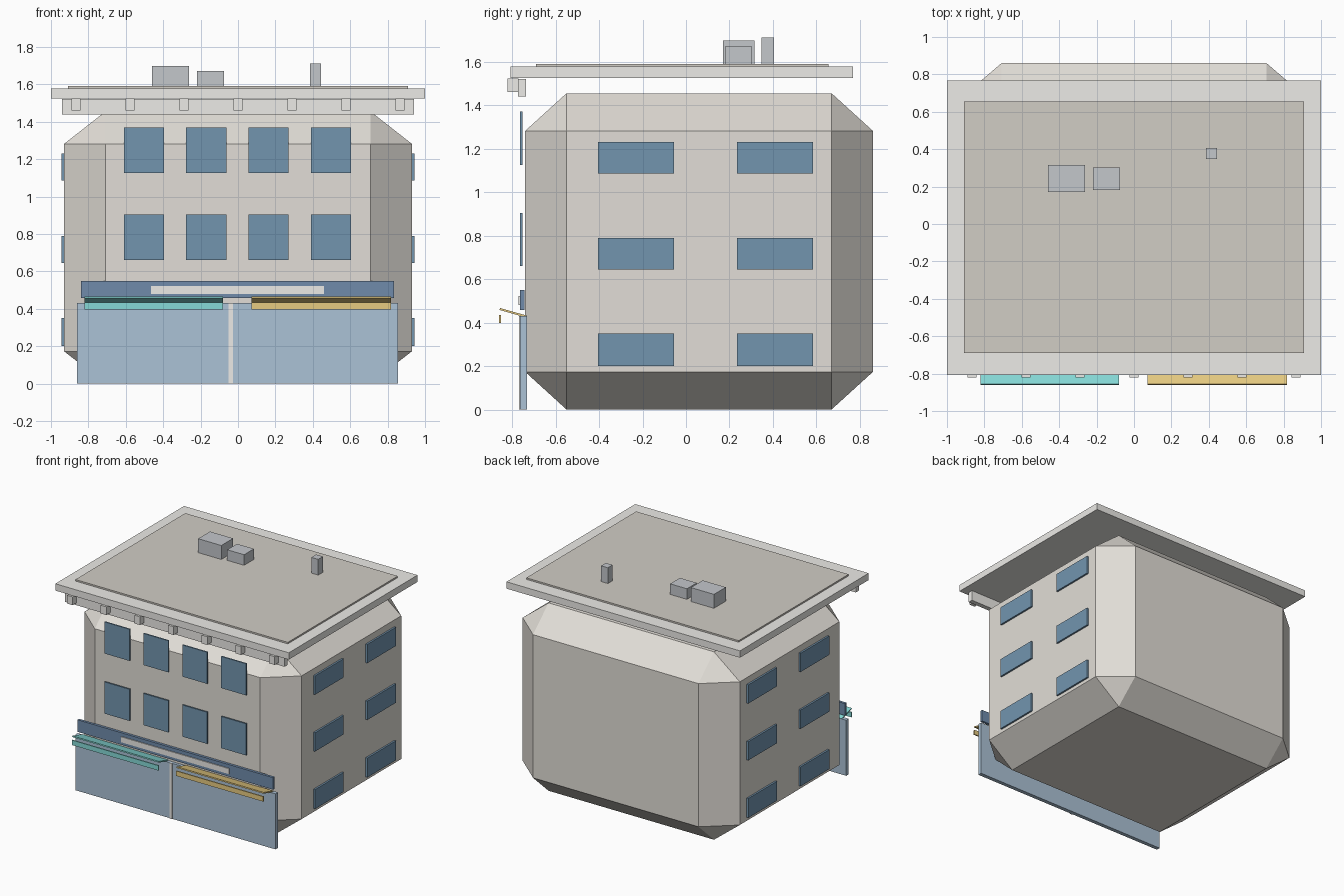
import bpy, bmesh
from mathutils import Matrix, Vector

if "Cube" in bpy.data.objects:
    bpy.data.objects.remove(bpy.data.objects["Cube"])


def material(name, r, g, b):
    m = bpy.data.materials.new(name)
    m.diffuse_color = (r, g, b, 1)
    m.use_nodes = True
    m.node_tree.nodes["Principled BSDF"].inputs["Base Color"].default_value = m.diffuse_color
    return m


WALL = material("wall_stone", 0.76, 0.73, 0.68)
TRIM = material("pale_trim", 0.84, 0.83, 0.80)
ROOF = material("roof_felt", 0.64, 0.61, 0.56)
NAVY = material("navy_glass", 0.17, 0.30, 0.43)
SIGN = material("navy_sign", 0.16, 0.26, 0.41)
SHOP = material("shop_glass", 0.41, 0.54, 0.67)
METAL = material("grey_metal", 0.55, 0.57, 0.60)
TEAL = material("teal_canvas", 0.24, 0.70, 0.68)
OCHRE = material("ochre_canvas", 0.80, 0.60, 0.22)


def box(name, x, y, z, mat, bevel=0.0):
    """Box from (min, max) ranges; bevel is a fraction of each side."""
    bm = bmesh.new()
    bmesh.ops.create_cube(bm, size=1)
    if bevel:
        bmesh.ops.bevel(bm, geom=bm.edges[:], offset=bevel, segments=1,
                        affect='EDGES', profile=0.5)
    size = Vector((x[1] - x[0], y[1] - y[0], z[1] - z[0]))
    mid = Vector((sum(x), sum(y), sum(z))) / 2
    bm.transform(Matrix.Translation(mid) @ Matrix.Diagonal(size).to_4x4())
    return finish(name, bm, mat)


def finish(name, bm, mat):
    bmesh.ops.recalc_face_normals(bm, faces=bm.faces[:])
    me = bpy.data.meshes.new(name)
    bm.to_mesh(me)
    bm.free()
    me.materials.append(mat)
    ob = bpy.data.objects.new(name, me)
    bpy.context.collection.objects.link(ob)
    return ob


def extrude_x(name, profile, x, mat):
    """Extrude a (y, z) profile along x."""
    bm = bmesh.new()
    face = bm.faces.new([bm.verts.new((x[0], y, z)) for y, z in profile])
    ext = bmesh.ops.extrude_face_region(bm, geom=[face])
    verts = [v for v in ext["geom"] if isinstance(v, bmesh.types.BMVert)]
    bmesh.ops.translate(bm, verts=verts, vec=(x[1] - x[0], 0, 0))
    return finish(name, bm, mat)


# Chamfered main block
box("building_body", (-0.93, 0.93), (-0.74, 0.86), (0, 1.455), WALL, 0.119)

# Roof slab and inset roof surface
box("roof_slab", (-1, 1), (-0.807, 0.768), (1.525, 1.578), TRIM)
box("roof_surface", (-0.91, 0.91), (-0.69, 0.655), (1.575, 1.59), ROOF)

# Cornice beam with brackets
box("cornice_beam", (-0.94, 0.94), (-0.772, -0.735), (1.44, 1.521), TRIM)
for i in range(7):
    cx = (i - 3) * 0.2885
    box("cornice_bracket", (cx - 0.024, cx + 0.024), (-0.822, -0.77),
        (1.46, 1.524), TRIM)

# Front windows
for z in ((0.66, 0.905), (1.125, 1.37)):
    for i in range(4):
        cx = -0.003 + (i - 1.5) * 0.3335
        box("front_window", (cx - 0.107, cx + 0.107), (-0.763, -0.752), z, NAVY)

# Side windows on both flanks
for side in (-1, 1):
    x = sorted((side * 0.928, side * 0.944))
    for y in ((-0.405, -0.055), (0.235, 0.585)):
        for z in ((0.20, 0.35), (0.645, 0.79), (1.085, 1.23)):
            box("side_window", x, y, z, NAVY)

# Shopfront
box("shop_glass", (-0.86, 0.855), (-0.763, -0.732), (0, 0.43), SHOP)
box("shop_mullion", (-0.05, -0.028), (-0.769, -0.755), (0, 0.43), TRIM)
box("sign_board", (-0.84, 0.835), (-0.763, -0.743), (0.457, 0.55), SIGN)
box("sign_strip", (-0.465, 0.46), (-0.77, -0.76), (0.48, 0.522), TRIM)

# Sloped awnings with hanging valances
for name, x, mat in (("left", (-0.82, -0.08), TEAL), ("right", (0.073, 0.818), OCHRE)):
    extrude_x(name + "_awning", [(-0.858, 0.458), (-0.734, 0.423),
                                 (-0.732, 0.432), (-0.856, 0.467)], x, mat)
    box(name + "_valance", x, (-0.86, -0.851), (0.397, 0.435), mat)

# Rooftop equipment
box("large_roof_unit", (-0.46, -0.262), (0.17, 0.315), (1.585, 1.698), METAL)
box("small_roof_unit", (-0.22, -0.075), (0.182, 0.302), (1.585, 1.672), METAL)
box("roof_vent", (0.386, 0.444), (0.347, 0.405), (1.585, 1.712), METAL)
